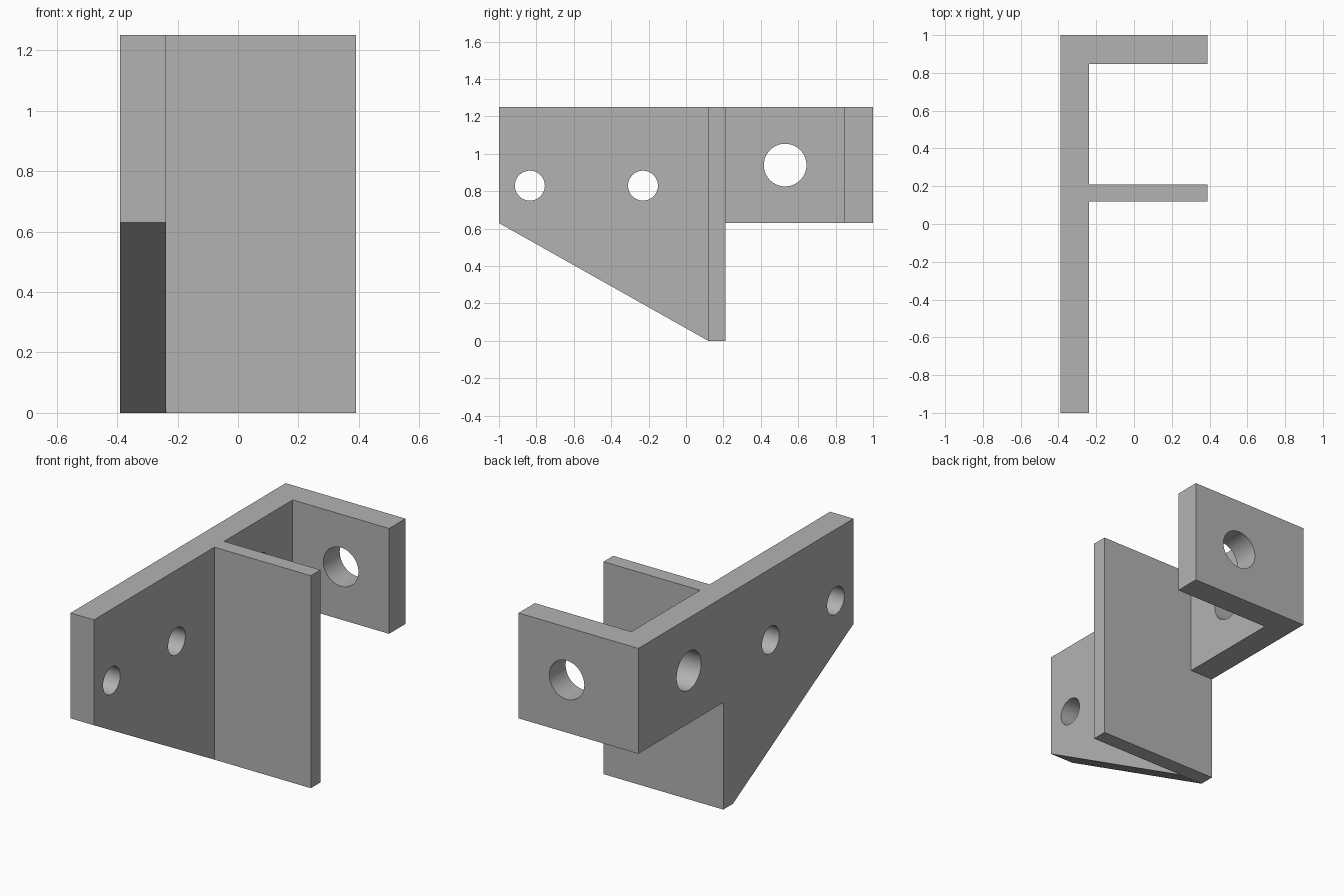
import bpy, bmesh, math
from mathutils import Matrix, Vector

cube = bpy.data.objects.get("Cube")
if cube:
    bpy.data.objects.remove(cube, do_unlink=True)

steel = bpy.data.materials.new("plain grey")
steel.use_nodes = True
GREY = (0.45, 0.45, 0.45, 1)
steel.diffuse_color = GREY
steel.node_tree.nodes["Principled BSDF"].inputs["Base Color"].default_value = GREY

LEFT, WALL, RIGHT = -0.39, -0.238, 0.39
MID, TOP = 0.63, 1.25


def add_object(name, bm):
    bmesh.ops.recalc_face_normals(bm, faces=bm.faces)
    mesh = bpy.data.meshes.new(name)
    bm.to_mesh(mesh)
    bm.free()
    ob = bpy.data.objects.new(name, mesh)
    mesh.materials.append(steel)
    bpy.context.collection.objects.link(ob)
    return ob


def extrude(name, points, offset):
    """Extrude a closed outline along an offset vector."""
    bm = bmesh.new()
    face = bm.faces.new([bm.verts.new(p) for p in points])
    geom = bmesh.ops.extrude_face_region(bm, geom=[face])["geom"]
    verts = [v for v in geom if isinstance(v, bmesh.types.BMVert)]
    bmesh.ops.translate(bm, verts=verts, vec=Vector(offset))
    return add_object(name, bm)


def cylinder(name, centre, radius, axis):
    bm = bmesh.new()
    turn = Matrix.Rotation(math.pi / 2, 4, "Y" if axis == "x" else "X")
    bmesh.ops.create_cone(bm, cap_ends=True, segments=64, radius1=radius,
                          radius2=radius, depth=0.4,
                          matrix=Matrix.Translation(centre) @ turn)
    ob = add_object(name, bm)
    ob.hide_render = True
    return ob


def boolean(target, tool, operation):
    """Apply a boolean and remove its tool object."""
    bpy.context.view_layer.objects.active = target
    mod = target.modifiers.new(operation, "BOOLEAN")
    mod.operation, mod.object, mod.solver = operation, tool, "EXACT"
    bpy.ops.object.modifier_apply(modifier=mod.name)
    bpy.data.objects.remove(tool, do_unlink=True)


# Side wall with the sloping lower edge
outline = [(-1, TOP), (-1, MID), (0.12, 0), (0.21, 0), (0.21, MID), (1, MID), (1, TOP)]
bracket = extrude("bracket", [(LEFT, y, z) for y, z in outline], (WALL - LEFT, 0, 0))

# Tall thin web and short thick back flange
for name, y0, y1, z0 in (("web", 0.12, 0.21, 0), ("back_flange", 0.848, 1, MID)):
    plan = [(LEFT, y0, z0), (RIGHT, y0, z0), (RIGHT, y1, z0), (LEFT, y1, z0)]
    boolean(bracket, extrude(name, plan, (0, 0, TOP - z0)), "UNION")

# Bolt holes through the wall and the flange
wall_x = (LEFT + WALL) / 2
holes = [((wall_x, -0.835, 0.83), 0.08, "x"),
         ((wall_x, -0.23, 0.83), 0.08, "x"),
         ((wall_x, 0.53, 0.94), 0.114, "x"),
         ((0.076, 0.924, 0.94), 0.114, "y")]
for centre, radius, axis in holes:
    boolean(bracket, cylinder("hole_cutter", centre, radius, axis), "DIFFERENCE")

bpy.ops.object.select_all(action="DESELECT")
bracket.select_set(True)
bpy.context.view_layer.objects.active = bracket
bpy.ops.object.shade_smooth_by_angle(angle=math.radians(25))
